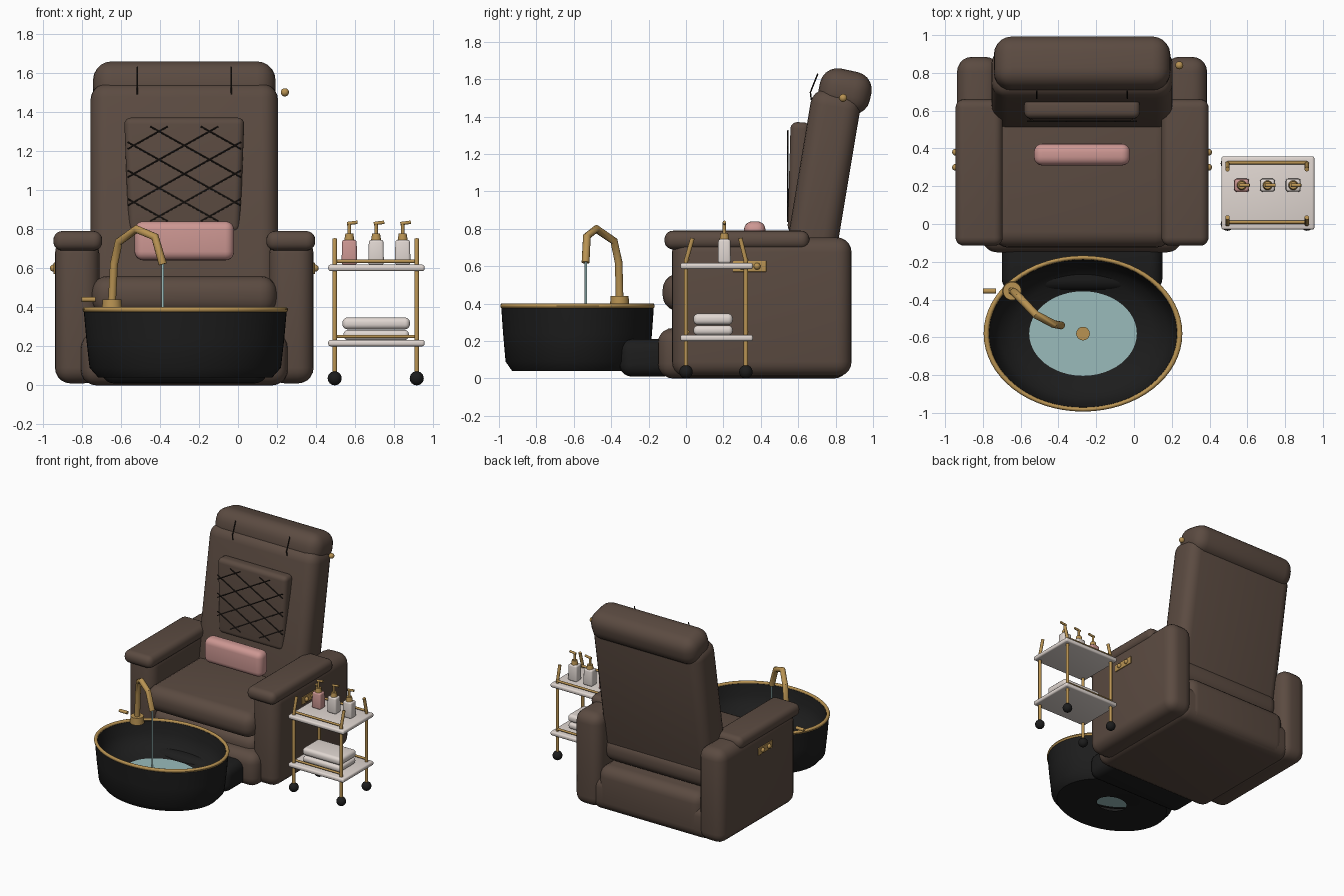
import bpy, bmesh, math
from mathutils import Matrix, Vector

if "Cube" in bpy.data.objects:
    bpy.data.objects.remove(bpy.data.objects["Cube"])


def material(name, rgb):
    m = bpy.data.materials.new(name)
    m.use_nodes = True
    m.diffuse_color = (*rgb, 1)
    m.node_tree.nodes["Principled BSDF"].inputs["Base Color"].default_value = (*rgb, 1)
    return m


LEATHER = material("brown leather", (0.105, 0.07, 0.053))
BLACK = material("black enamel", (0.012, 0.012, 0.012))
GOLD = material("brushed gold", (0.48, 0.29, 0.085))
PINK = material("rose pink", (0.61, 0.31, 0.29))
CREAM = material("warm white", (0.75, 0.68, 0.64))
WATER = material("pale water", (0.32, 0.50, 0.50))
STITCH = material("dark stitching", (0.02, 0.015, 0.012))


def from_bmesh(name, bm, mat):
    bmesh.ops.recalc_face_normals(bm, faces=bm.faces)
    me = bpy.data.meshes.new(name)
    bm.to_mesh(me)
    bm.free()
    me.materials.append(mat)
    ob = bpy.data.objects.new(name, me)
    bpy.context.collection.objects.link(ob)
    bpy.ops.object.select_all(action="DESELECT")
    ob.select_set(True)
    bpy.context.view_layer.objects.active = ob
    bpy.ops.object.shade_smooth_by_angle(angle=math.radians(40))


def box(name, x, y, z, mat, r=0.02, tilt=0, taper=1, seg=5):
    """Rounded box from (min, max) ranges, leaned back by tilt degrees."""
    mid = Vector([(a + b) / 2 for a, b in (x, y, z)])
    bm = bmesh.new()
    bmesh.ops.create_cube(bm, size=1)
    for v in bm.verts:
        k = taper if v.co.z > 0 else 1
        v.co = Vector((v.co.x * (x[1] - x[0]) * k, v.co.y * (y[1] - y[0]) * k,
                       v.co.z * (z[1] - z[0])))
    bmesh.ops.bevel(bm, geom=bm.edges[:], offset=r, segments=seg, profile=0.5,
                    affect="EDGES", clamp_overlap=True)
    bm.transform(Matrix.Translation(mid) @ Matrix.Rotation(math.radians(-tilt), 4, "X"))
    from_bmesh(name, bm, mat)


def bridge(bm, rings):
    """Join equal rings of vertices with quads."""
    for lo, hi in zip(rings, rings[1:]):
        for i in range(len(lo)):
            j = (i + 1) % len(lo)
            bm.faces.new((lo[i], lo[j], hi[j], hi[i]))


def tube(name, paths, r, mat, sides=12):
    """Round capped rods along one or more point paths, mitred at the bends."""
    bm = bmesh.new()
    for path in paths:
        pts = [Vector(p) for p in path]
        dirs = [(b - a).normalized() for a, b in zip(pts, pts[1:])]
        side = dirs[0].orthogonal().normalized()
        rings = []
        for p, d0, d1 in zip(pts, dirs[:1] + dirs, dirs + dirs[-1:]):
            t = (d0 + d1).normalized()
            side = (side - t * side.dot(t)).normalized()
            up = t.cross(side)
            angles = [i * math.tau / sides for i in range(sides)]
            rings.append([bm.verts.new(p + r * (side * math.cos(a) + up * math.sin(a)))
                          for a in angles])
        bridge(bm, rings)
        bm.faces.new(rings[0])
        bm.faces.new(rings[-1])
    from_bmesh(name, bm, mat)


def lathe(name, at, profile, mat, sy=1, sides=64):
    """Spin (radius, height) points about a vertical axis, squashed by sy in depth."""
    bm = bmesh.new()
    angles = [i * math.tau / sides for i in range(sides)]
    rings = [[bm.verts.new((at[0] + r * math.cos(a), at[1] + sy * r * math.sin(a), z))
              for a in angles] for r, z in profile]
    bridge(bm, rings)
    from_bmesh(name, bm, mat)


def ball(name, at, r, mat):
    bm = bmesh.new()
    bmesh.ops.create_uvsphere(bm, u_segments=20, v_segments=12, radius=r)
    bm.transform(Matrix.Translation(at))
    from_bmesh(name, bm, mat)


def disc(name, at, r1, r2, h, mat, sy=1):
    """Vertical cylinder or cone standing on the given point."""
    bm = bmesh.new()
    bmesh.ops.create_cone(bm, cap_ends=True, segments=48, radius1=r1, radius2=r2, depth=h)
    bm.transform(Matrix.Translation(Vector(at) + Vector((0, 0, h / 2)))
                 @ Matrix.Diagonal((1, sy, 1, 1)))
    from_bmesh(name, bm, mat)


CX = -0.275  # chair centre line

# Chair base, seat and arms
box("base", (CX - 0.53, CX + 0.53), (-0.15, 0.87), (0, 0.27), LEATHER, 0.08)
box("seat_frame", (CX - 0.46, CX + 0.46), (-0.06, 0.875), (0.005, 0.36), LEATHER, 0.08)
box("seat_cushion", (CX - 0.475, CX + 0.475), (-0.125, 0.79), (0.36, 0.56), LEATHER, 0.085)
for side, label in ((1, "left"), (-1, "right")):
    def span(a, b):
        return sorted((CX + side * a, CX + side * b))
    box(label + "_arm", span(0.435, 0.662), (-0.075, 0.885), (0.01, 0.755), LEATHER, 0.08)
    box(label + "_armrest", span(0.42, 0.67), (-0.115, 0.66), (0.69, 0.79), LEATHER, 0.045)
    box(label + "_control_plate", span(0.66, 0.669), (0.25, 0.43), (0.57, 0.628), GOLD, 0.003)
    for y in (0.30, 0.38):
        ball(label + "_control_knob", (CX + side * 0.67, y, 0.6), 0.018, GOLD)

# Backrest, head pillow and lumbar pillow
box("backrest", (CX - 0.48, CX + 0.48), (0.582, 0.85), (0.38, 1.545), LEATHER, 0.085, tilt=9.5)
box("head_pillow", (CX - 0.467, CX + 0.467), (0.71, 0.99), (1.42, 1.65), LEATHER, 0.095, tilt=12)
box("back_panel", (CX - 0.285, CX + 0.285), (0.553, 0.65), (0.78, 1.37), LEATHER, 0.035,
    tilt=2, taper=1.08)
box("lumbar_pillow", (CX - 0.255, CX + 0.255), (0.31, 0.425), (0.64, 0.84), PINK, 0.045)
tube("pillow_straps", [[(x, 0.67, 1.49), (x, 0.665, 1.53), (x, 0.705, 1.63)]
                       for x in (-0.515, -0.035)], 0.004, STITCH, sides=6)
ball("recline_knob", (0.24, 0.84, 1.5), 0.021, GOLD)

# Diamond stitching: two families of slanted lines trimmed to the panel
lines = []
X0, X1, Z0, Z1, SLOPE = -0.565, 0.015, 0.84, 1.325, 0.56
for sign in (1, -1):
    for i in range(-6, 7):
        zc = (Z0 + Z1) / 2 + i * 0.145
        ends = sorted((CX + sign * (z - zc) / SLOPE) for z in (Z0, Z1))
        a, b = max(X0, ends[0]), min(X1, ends[1])
        if b - a > 0.03:
            lines.append([(x, 0.544, zc + sign * SLOPE * (x - CX)) for x in (a, b)])
tube("quilt_stitching", lines, 0.004, STITCH, sides=6)

# Foot tub: oval shell with an inner bowl, gold rim, water and drain
TUB, SY = (-0.27, -0.58), 0.785
box("tub_support", (CX - 0.425, CX + 0.425), (-0.355, -0.06), (0.01, 0.21), BLACK, 0.065)
lathe("foot_tub", TUB, [(0.12, 0.05), (0.36, 0.04), (0.445, 0.04), (0.49, 0.09), (0.507, 0.24),
                        (0.52, 0.385), (0.497, 0.385), (0.477, 0.3), (0.44, 0.235),
                        (0.37, 0.192), (0.28, 0.165)], BLACK, SY)
rim = [(0.512 + 0.014 * math.cos(a * math.tau / 12), 0.388 + 0.014 * math.sin(a * math.tau / 12))
       for a in range(13)]
lathe("tub_rim", TUB, rim, GOLD, SY)
disc("tub_water", (*TUB, 0.162), 0.285, 0.285, 0.008, WATER, SY)
disc("drain", (*TUB, 0.17), 0.036, 0.036, 0.01, GOLD)

# Faucet
FX, FY = -0.645, -0.355
disc("faucet_base", (FX, FY, 0.385), 0.052, 0.048, 0.055, GOLD)
tube("faucet_spout", [[(FX, FY, 0.43), (FX + 0.01, FY - 0.005, 0.62), (-0.61, -0.385, 0.735),
                       (-0.52, -0.48, 0.80), (-0.425, -0.53, 0.76), (-0.385, -0.537, 0.62)]],
     0.021, GOLD)
tube("faucet_lever", [[(-0.80, FY, 0.44), (-0.73, FY, 0.44)]], 0.013, GOLD)
tube("water_stream", [[(-0.385, -0.535, 0.63), (-0.385, -0.535, 0.168)]], 0.007, WATER)

# Trolley: shelves, posts, rails and casters
PX, PY = (0.495, 0.915), (0.0, 0.32)
for label, z in (("upper", 0.585), ("lower", 0.2)):
    box(label + "_shelf", (0.462, 0.955), (-0.03, 0.358), (z, z + 0.033), CREAM, 0.012, seg=3)
    tube(label + "_rails", [[(PX[0], y, z + 0.05), (PX[1], y, z + 0.05)]
                            for y in (0.01, 0.325)], 0.009, GOLD)
for x in PX:
    for y, lean in zip(PY, (0.035, -0.03)):
        tube("trolley_post", [[(x, y, 0.04), (x, y, 0.63), (x, y + lean, 0.75)]], 0.012, GOLD)
        ball("caster", (x, y, 0.036), 0.036, BLACK)
box("lower_towel", (0.54, 0.875), (0.04, 0.25), (0.232, 0.283), CREAM, 0.022)
box("upper_towel", (0.535, 0.88), (0.04, 0.25), (0.287, 0.347), CREAM, 0.025)

# Pump bottles
for x, mat in ((0.57, PINK), (0.707, CREAM), (0.843, CREAM)):
    y = 0.205
    box("bottle", (x - 0.04, x + 0.04), (y - 0.035, y + 0.035), (0.617, 0.745), mat, 0.012,
        taper=0.93, seg=3)
    disc("bottle_collar", (x, y, 0.742), 0.026, 0.02, 0.035, GOLD)
    tube("bottle_pump", [[(x, y, 0.77), (x, y, 0.83)],
                         [(x - 0.012, y, 0.828), (x + 0.042, y, 0.835)]], 0.009, GOLD)
